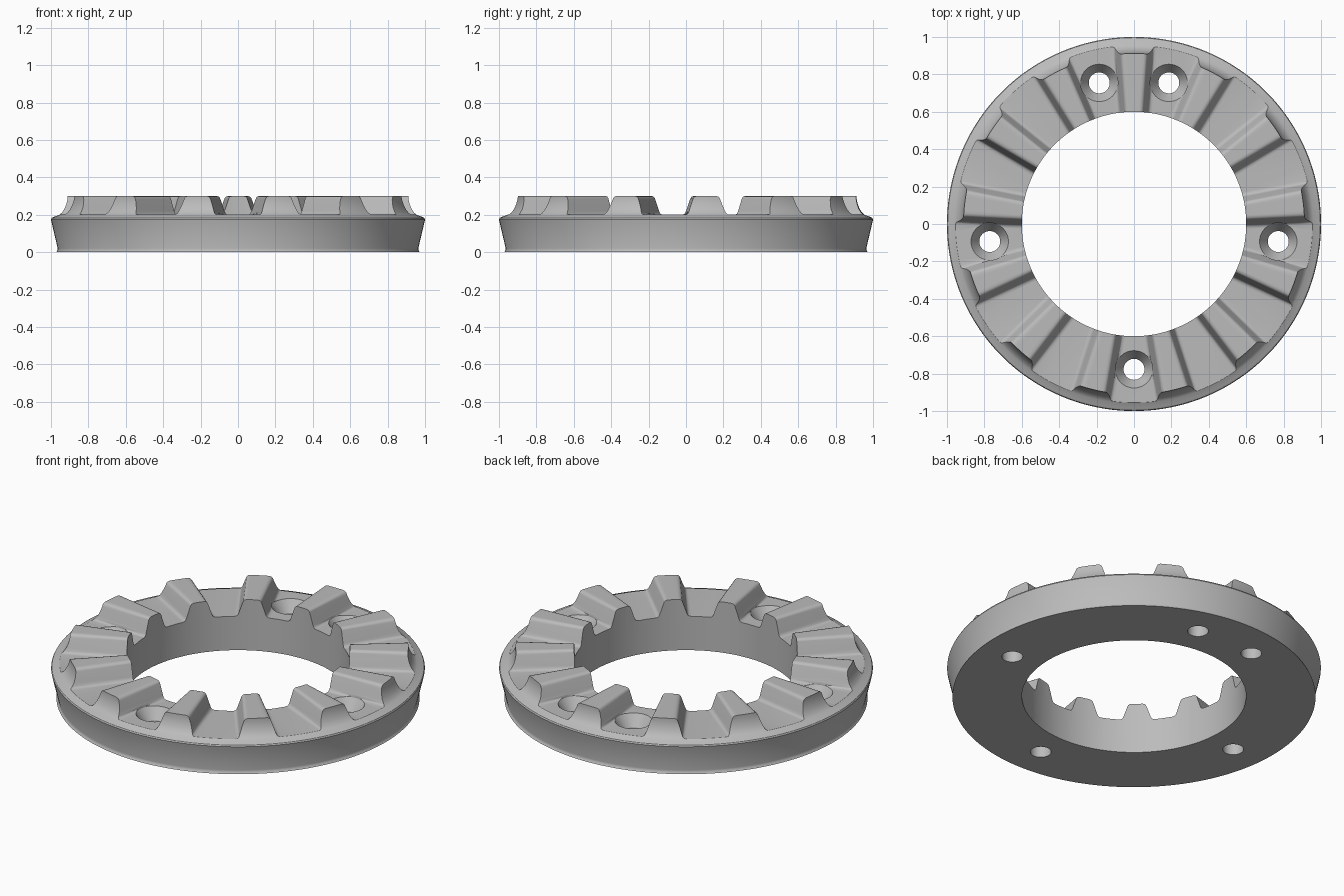
import bpy, bmesh, math
from mathutils import Matrix, Vector

cube = bpy.data.objects.get("Cube")
if cube:
    bpy.data.objects.remove(cube, do_unlink=True)

TEETH = 13
PITCH = math.tau / TEETH


def add_object(name, bm):
    bmesh.ops.recalc_face_normals(bm, faces=bm.faces)
    mesh = bpy.data.meshes.new(name)
    bm.to_mesh(mesh)
    bm.free()
    obj = bpy.data.objects.new(name, mesh)
    bpy.context.collection.objects.link(obj)
    return obj


def loft(bm, loops, closed, capped):
    """Skin a list of equal point loops, optionally closing the run or its ends."""
    rings = [[bm.verts.new(p) for p in loop] for loop in loops]
    pairs = list(zip(rings, rings[1:])) + ([(rings[-1], rings[0])] if closed else [])
    for a, b in pairs:
        for i in range(len(a)):
            j = (i + 1) % len(a)
            bm.faces.new((a[i], a[j], b[j], b[i]))
    if capped:
        bm.faces.new(rings[0])
        bm.faces.new(rings[-1])


def circle(radius, z, count):
    return [Vector((radius * math.cos(math.tau * i / count),
                    radius * math.sin(math.tau * i / count), z)) for i in range(count)]


def cut(target, cutter):
    cutter.hide_render = True
    mod = target.modifiers.new("cut", 'BOOLEAN')
    mod.operation = 'DIFFERENCE'
    mod.solver = 'EXACT'
    mod.object = cutter
    bpy.context.view_layer.objects.active = target
    bpy.ops.object.modifier_apply(modifier=mod.name)
    bpy.data.objects.remove(cutter, do_unlink=True)


# Ring body: radius and height profile with a tapered rim and hollow shoulder
profile = [(0.6, 0), (0.972, 0), (0.966, 0.008), (0.964, 0.02), (0.998, 0.165),
           (1.0, 0.175), (0.996, 0.183), (0.985, 0.189), (0.958, 0.198),
           (0.943, 0.21), (0.929, 0.23), (0.919, 0.255), (0.913, 0.28),
           (0.912, 0.3), (0.6, 0.3)]
bm = bmesh.new()
loft(bm, [circle(r, z, 156) for r, z in profile], True, False)
ring = add_object("toothed_ring", bm)

# Valley cutters: tapered troughs with rounded floor and crest edges
flank = [(-0.018, 0.2), (-0.007, 0.202), (0.0, 0.207), (0.005, 0.217),
         (0.027, 0.28), (0.031, 0.29), (0.038, 0.297), (0.049, 0.3), (0.05, 0.35)]
bm = bmesh.new()
for k in range(TEETH):
    turn = Matrix.Rotation(-math.pi / 2 + k * PITCH, 4, 'Z')
    loops = []
    for r in (0.5, 1.1):
        width = 0.067 + (r - 0.6) * 0.171
        right = [Vector((r, width + o, z)) for o, z in flank]
        left = [Vector((r, -p.y, p.z)) for p in reversed(right)]
        loops.append([turn @ p for p in right + left])
    loft(bm, loops, False, True)
cut(ring, add_object("valley_cutter", bm))

# Countersunk bolt holes, centred in five of the valleys
bm = bmesh.new()
for k in (0, 3, 6, 7, 10):
    angle = -math.pi / 2 + k * PITCH
    centre = Vector((0.777 * math.cos(angle), 0.777 * math.sin(angle), 0))
    sections = [(0.056, -0.1), (0.056, 0.135), (0.1, 0.2), (0.1, 0.26)]
    loft(bm, [[p + centre for p in circle(r, z, 40)] for r, z in sections], False, True)
cut(ring, add_object("bolt_hole_cutter", bm))

# Plain grey metal
grey = bpy.data.materials.new("grey_metal")
grey.use_nodes = True
colour = (0.5, 0.5, 0.5, 1)
grey.diffuse_color = colour
grey.node_tree.nodes["Principled BSDF"].inputs["Base Color"].default_value = colour
ring.data.materials.clear()
ring.data.materials.append(grey)
for poly in ring.data.polygons:
    poly.material_index = 0

bpy.ops.object.select_all(action='DESELECT')
ring.select_set(True)
bpy.context.view_layer.objects.active = ring
bpy.ops.object.shade_smooth_by_angle(angle=math.radians(32))
